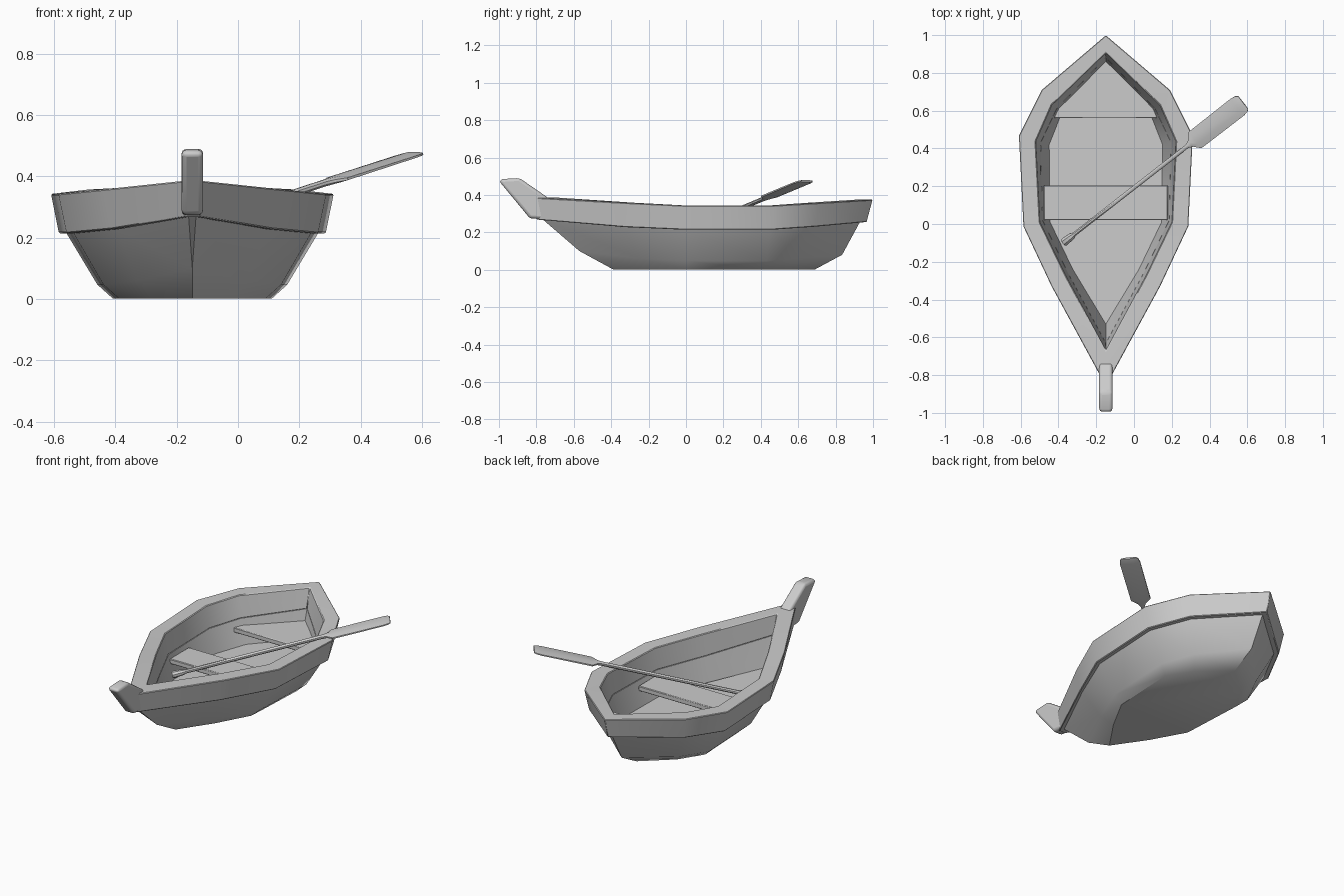
import bpy, bmesh, math
from mathutils import Vector

if "Cube" in bpy.data.objects:
    bpy.data.objects.remove(bpy.data.objects["Cube"])

CX = -0.149  # boat centreline


def finish(name, bm, angle=30, bevel=0.0, segments=2):
    bmesh.ops.remove_doubles(bm, verts=bm.verts, dist=1e-5)
    bmesh.ops.recalc_face_normals(bm, faces=bm.faces)
    me = bpy.data.meshes.new(name)
    bm.to_mesh(me)
    bm.free()
    ob = bpy.data.objects.new(name, me)
    bpy.context.collection.objects.link(ob)
    if bevel:
        mod = ob.modifiers.new("bevel", 'BEVEL')
        mod.width, mod.segments = bevel, segments
    bpy.ops.object.select_all(action='DESELECT')
    ob.select_set(True)
    bpy.context.view_layer.objects.active = ob
    bpy.ops.object.shade_smooth_by_angle(angle=math.radians(angle))
    return ob


def ring(widths, ys, zs):
    """Mirrored boat outline from stern tip to bow."""
    half = list(zip(widths, ys, zs))
    right = [Vector((CX + w, y, z)) for w, y, z in half]
    left = [Vector((CX - w, y, z)) for w, y, z in reversed(half)]
    return right + left


def loft(name, rings, closed=False, caps=True, **kw):
    bm = bmesh.new()
    vs = [[bm.verts.new(p) for p in r] for r in rings]
    pairs = list(zip(vs, vs[1:])) + ([(vs[-1], vs[0])] if closed else [])
    n = len(vs[0])
    for a, b in pairs:
        for i in range(n):
            j = (i + 1) % n
            bm.faces.new((a[i], a[j], b[j], b[i]))
    if caps and not closed:
        bm.faces.new(vs[0])
        bm.faces.new(vs[-1])
    return finish(name, bm, **kw)


def prism(name, pts, depth, **kw):
    """Extrude a flat outline along a vector."""
    d = Vector(depth)
    return loft(name, [[Vector(p) for p in pts], [Vector(p) + d for p in pts]], **kw)


# Outlines: stern tip, quarter, widest, middle, fore, bow
z_top = (.375, .357, .343, .343, .358, .385)
z_low = (.255, .230, .214, .214, .228, .268)
out_top = ring((0, .34, .461, .437, .288, .032), (1.0, .71, .468, -.013, -.33, -.80), z_top)
out_low = ring((0, .32, .435, .410, .262, .020), (.968, .69, .46, -.013, -.33, -.80), z_low)
in_top = ring((0, .287, .372, .350, .215, 0), (.907, .63, .437, .01, -.27, -.67), z_top)
in_low = ring((0, .26, .345, .335, .20, 0), (.88, .61, .43, .02, -.26, -.63), z_low)
hull_top = ring((0, .30, .41, .387, .245, .012), (.93, .67, .45, -.01, -.33, -.765), z_low)
chine = ring((0, .225, .31, .29, .18, 0), (.835, .61, .43, 0, -.25, -.57),
             (.08, .06, .047, .047, .06, .10))
keel = ring((0, .17, .26, .24, .13, 0), (.69, .54, .40, 0, -.20, -.39), (0.002,) * 6)
floor = ring((0, .225, .30, .295, .175, 0), (.83, .61, .42, .01, -.24, -.53),
             (.09, .08, .075, .075, .08, .105))

# Hull shell with its inner floor
loft("hull", [keel, chine, hull_top, in_low, floor], angle=40)

# Thick gunwale rim
loft("rim", [out_low, out_top, in_top, in_low], closed=True, bevel=0.004, segments=1)

# Raised bow post
post = [(-.835, .275), (-1.0, .475), (-.98, .485), (-.89, .49), (-.735, .383), (-.70, .268)]
prism("bow_post", [(CX - .035, y, z) for y, z in post], (.07, 0, 0),
      bevel=0.018, segments=3)

# Seats
prism("middle_seat", [(CX - .328, .02, .16), (CX + .328, .02, .16),
                      (CX + .328, .205, .16), (CX - .328, .205, .16)],
      (0, 0, .03), bevel=0.004, segments=1)
prism("stern_seat", [(CX - .275, .56, .16), (CX + .275, .56, .16), (CX + .25, .62, .16),
                     (CX, .875, .16), (CX - .25, .62, .16)],
      (0, 0, .03), bevel=0.004, segments=1)

# Oar: (distance, half width, half thickness) along a slanted axis
start, end = Vector((-.375, -.10, .165)), Vector((.578, .643, .474))
axis = (end - start).normalized()
side = Vector((0, 0, 1)).cross(axis).normalized()
up = axis.cross(side)
length = (end - start).length
sections = [(0, .018, .014), (.01, .022, .018), (.06, .018, .015), (.075, .011, .011),
            (.86, .011, .011), (.885, .022, .011), (.915, .055, .010),
            (length - .04, .057, .008), (length - .012, .052, .008), (length, .042, .006)]
rings = []
for s, w, h in sections:
    c = start + axis * s
    r = []
    for k in range(8):
        a = math.radians(22.5 + 45 * k)
        r.append(c + side * (w * math.cos(a) / .924) + up * (h * math.sin(a) / .924))
    rings.append(r)
loft("oar", rings, angle=35)
